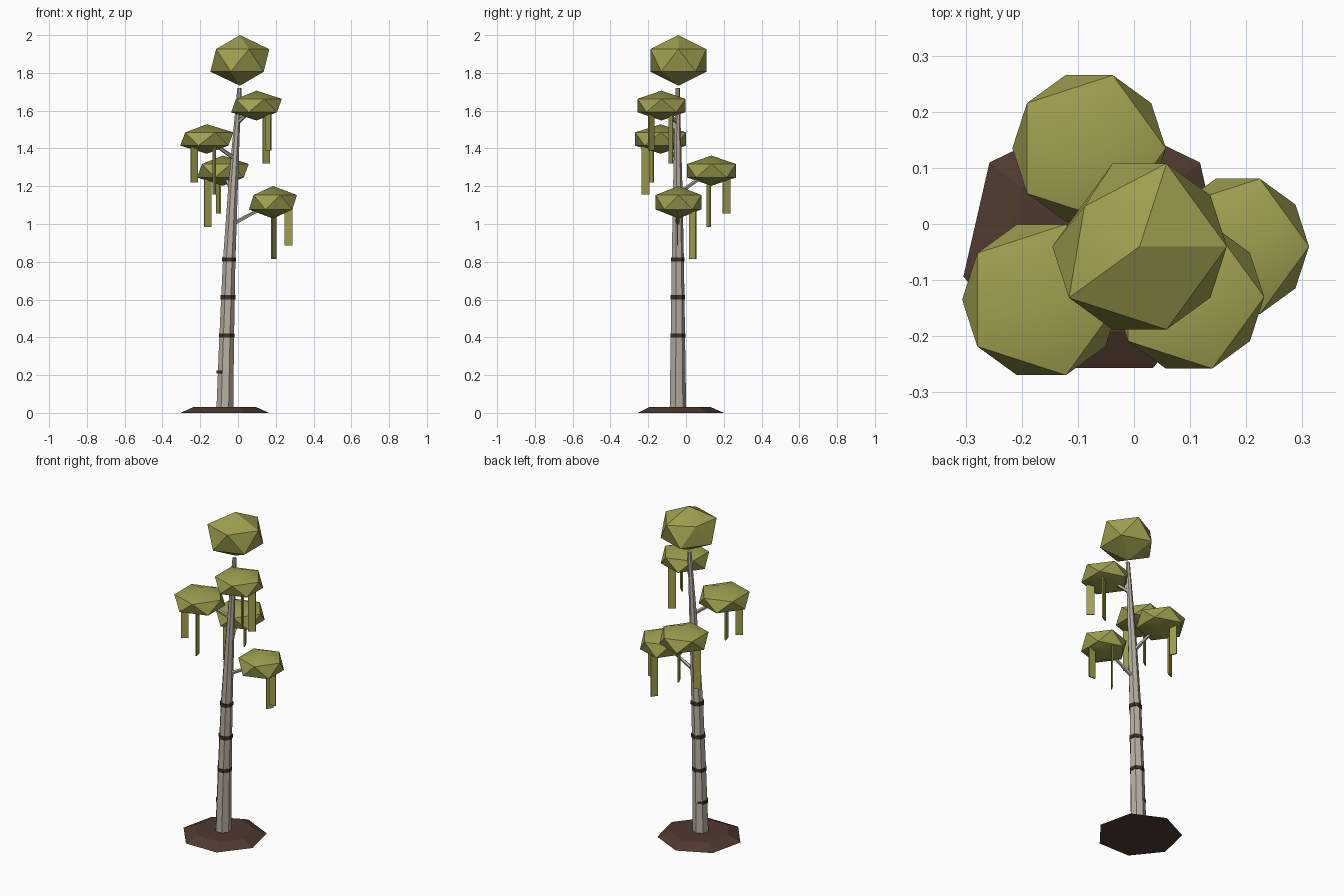
import bpy
import bmesh
import math
from mathutils import Matrix, Vector

default_cube = bpy.data.objects.get("Cube")
if default_cube:
    bpy.data.objects.remove(default_cube, do_unlink=True)


def make_material(name, rgb):
    mat = bpy.data.materials.new(name)
    mat.use_nodes = True
    color = (*rgb, 1.0)
    mat.diffuse_color = color
    bsdf = mat.node_tree.nodes["Principled BSDF"]
    bsdf.inputs["Base Color"].default_value = color
    bsdf.inputs["Roughness"].default_value = 0.9
    return mat


BARK = make_material("pale bark", (0.47, 0.43, 0.36))
BAND = make_material("dark bark", (0.05, 0.028, 0.02))
SOIL = make_material("brown soil", (0.078, 0.042, 0.028))
LEAF = make_material("olive leaf", (0.35, 0.35, 0.08))


def finish(name, bm, mat, smooth=False):
    bmesh.ops.recalc_face_normals(bm, faces=bm.faces)
    mesh = bpy.data.meshes.new(name)
    bm.to_mesh(mesh)
    bm.free()
    mesh.materials.append(mat)
    obj = bpy.data.objects.new(name, mesh)
    bpy.context.collection.objects.link(obj)
    if smooth:
        bpy.ops.object.select_all(action='DESELECT')
        obj.select_set(True)
        bpy.context.view_layer.objects.active = obj
        bpy.ops.object.shade_smooth_by_angle(angle=math.radians(30))
    return obj


def tube(name, stations, mat, sides=7):
    """Loft level rings through (x, y, z, radius) stations."""
    bm = bmesh.new()
    rings = []
    for x, y, z, r in stations:
        angles = [math.tau * i / sides for i in range(sides)]
        rings.append([bm.verts.new((x - r * math.sin(a), y + r * math.cos(a), z))
                      for a in angles])
    for low, high in zip(rings, rings[1:]):
        for i in range(sides):
            j = (i + 1) % sides
            bm.faces.new((low[i], low[j], high[j], high[i]))
    bm.faces.new(rings[0])
    bm.faces.new(rings[-1])
    return finish(name, bm, mat)


def branch(name, start, end):
    start, end = Vector(start), Vector(end)
    axis = end - start
    bm = bmesh.new()
    bmesh.ops.create_cone(bm, cap_ends=True, segments=5, radius1=0.012,
                          radius2=0.007, depth=axis.length)
    turn = axis.to_track_quat('Z', 'Y').to_matrix().to_4x4()
    bm.transform(Matrix.Translation((start + end) / 2) @ turn)
    finish(name, bm, BARK)


def clump(name, center, radius, height, dent=None):
    """Squashed icosphere; dent pulls the vertex nearest a direction inward."""
    bm = bmesh.new()
    bmesh.ops.create_icosphere(bm, subdivisions=1, radius=1.0)
    if dent:
        vert = max(bm.verts, key=lambda v: v.co.dot(Vector(dent)))
        vert.co.x *= 0.78
        vert.co.y *= 0.78
    bm.transform(Matrix.Translation(center) @ Matrix.Diagonal((radius, radius, height, 1)))
    finish(name, bm, LEAF, smooth=True)


def strip(name, x, y, top, bottom, angle):
    bm = bmesh.new()
    bmesh.ops.create_cube(bm, size=1.0)
    bm.transform(Matrix.Translation((x, y, (top + bottom) / 2))
                 @ Matrix.Rotation(math.radians(angle), 4, 'Z')
                 @ Matrix.Diagonal((0.043, 0.007, top - bottom, 1)))
    finish(name, bm, LEAF)


# Ground mound and gently leaning trunk
TY = -0.045
tube("soil_mound", [(-0.07, -0.04, 0, 0.24), (-0.07, -0.04, 0.032, 0.168)], SOIL)
tube("trunk", [(-0.07, TY, 0.004, 0.046), (-0.06, TY, 0.4, 0.04),
               (-0.047, TY, 0.8, 0.034), (-0.026, TY, 1.2, 0.026),
               (-0.004, TY, 1.55, 0.016), (0.008, TY, 1.72, 0.012)], BARK)

# Dark rings around the bark
for i, (x, z, r) in enumerate([(-0.074, 0.216, 0.0395), (-0.06, 0.41, 0.0425),
                               (-0.053, 0.612, 0.041), (-0.047, 0.812, 0.038)]):
    half = 0.008 if i == 0 else 0.011
    tube(f"bark_band_{i + 1}", [(x, TY, z - half, r), (x, TY, z + half, r)], BAND)

# Crown
clump("crown_leaves", (0.01, -0.04, 1.866), 0.174, 0.134, dent=(-0.72, 0.53, 0.45))

# Side boughs: clump centre, radius, half height, branch start, hanging strips
boughs = {
    "lower_left": ((0.185, -0.04, 1.115), 0.142, 0.086, (-0.035, TY, 0.995),
                   [(0.19, 0.035, 0.815, 57), (0.267, -0.045, 0.885, 0)]),
    "back_right": ((-0.08, 0.135, 1.282), 0.153, 0.08, (-0.028, TY, 1.16),
                   [(-0.16, 0.12, 0.985, 25), (-0.103, 0.215, 1.055, -65)]),
    "front_right": ((-0.165, -0.135, 1.45), 0.158, 0.078, (-0.016, TY, 1.345),
                    [(-0.232, -0.185, 1.22, 35), (-0.125, -0.215, 1.155, -75)]),
    "front_left": ((0.098, -0.13, 1.627), 0.15, 0.079, (-0.006, TY, 1.535),
                   [(0.15, -0.08, 1.32, 30), (0.16, -0.185, 1.39, -43)]),
}
for side, (center, radius, height, root, strips) in boughs.items():
    clump(f"{side}_leaves", center, radius, height)
    branch(f"{side}_branch", root, center)
    for i, (x, y, bottom, angle) in enumerate(strips):
        strip(f"{side}_hanging_strip_{i + 1}", x, y, center[2], bottom, angle)
